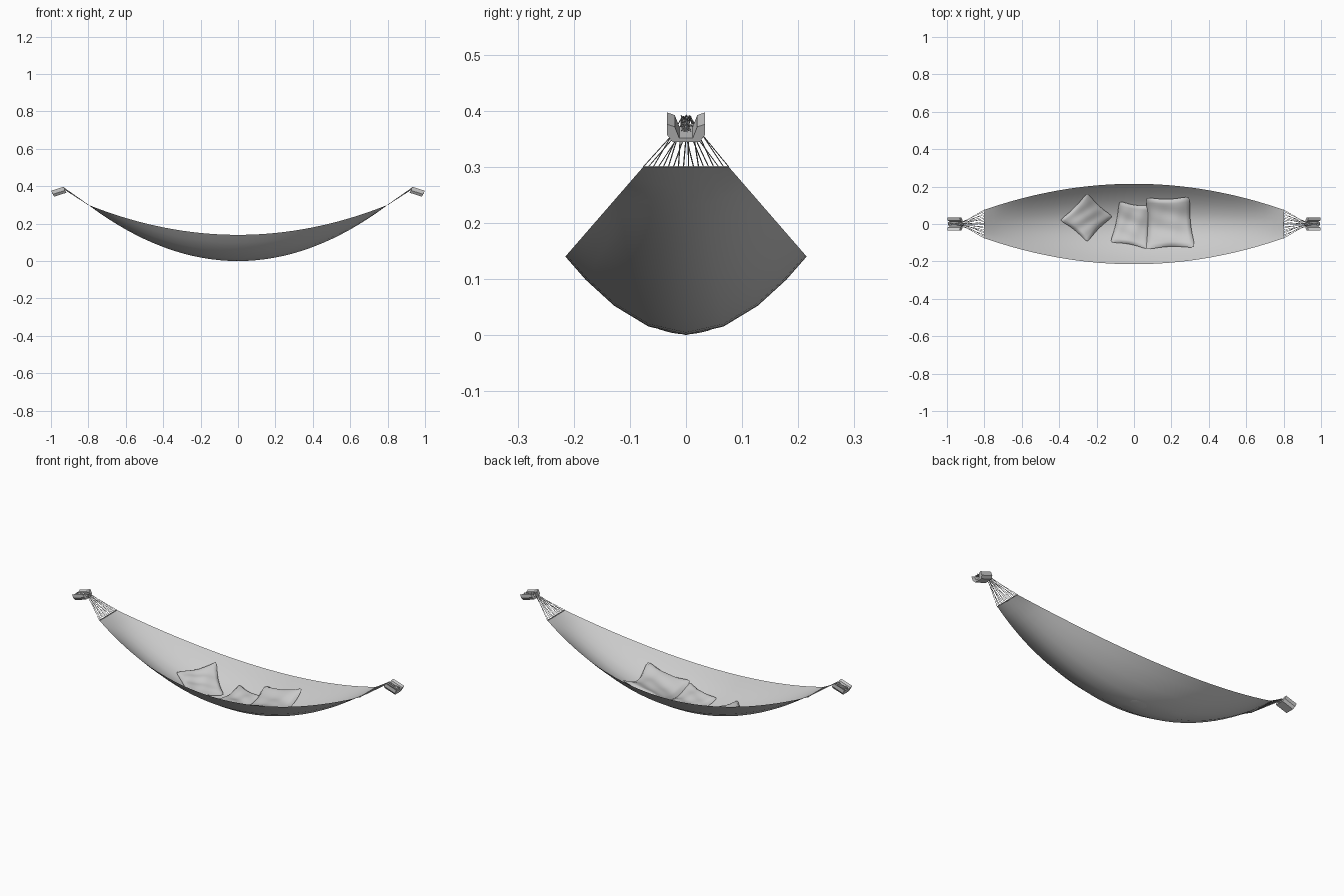
import bpy, bmesh, math
from mathutils import Vector

old = bpy.data.objects.get("Cube")
if old:
    bpy.data.objects.remove(old, do_unlink=True)


def material(name, value):
    mat = bpy.data.materials.new(name)
    mat.use_nodes = True
    col = (value, value, value, 1)
    mat.diffuse_color = col
    mat.node_tree.nodes["Principled BSDF"].inputs["Base Color"].default_value = col
    return mat


GREY = material("light grey", 0.6)
HALF_LEN, END_WIDTH, MID_WIDTH, SAG = 0.8, 0.076, 0.215, 0.14


def finish(name, bm, smooth=None):
    mesh = bpy.data.meshes.new(name)
    bm.to_mesh(mesh)
    bm.free()
    obj = bpy.data.objects.new(name, mesh)
    bpy.context.collection.objects.link(obj)
    mesh.materials.append(GREY)
    if smooth:
        bpy.ops.object.select_all(action="DESELECT")
        obj.select_set(True)
        bpy.context.view_layer.objects.active = obj
        bpy.ops.object.shade_smooth_by_angle(angle=math.radians(smooth))
    return obj


def half_width(x):
    return END_WIDTH + (MID_WIDTH - END_WIDTH) * (1 - (x / HALF_LEN) ** 2)


def sheet_height(x, y):
    t = (x / HALF_LEN) ** 2
    return 0.3 * t + SAG * (1 - t) * abs(y / half_width(x)) ** 1.9


# Hanging sheet: a grid bent into a sagging trough
bm = bmesh.new()
bmesh.ops.create_grid(bm, x_segments=32, y_segments=8, size=1)
for v in bm.verts:
    s = math.sin(v.co.y * 1.15) / math.sin(1.15)
    x = v.co.x * HALF_LEN
    y = s * half_width(x)
    v.co = (x, y, sheet_height(x, y))
finish("hammock_sheet", bm, 60)


# Cushions: two puffed grids welded along the seam, resting on the sheet
def cushion(name, corners, puff, lift, phase):
    c00, c10, c11, c01 = [Vector(c) for c in corners]
    bm = bmesh.new()
    n = 20
    for side in (1, -1):
        made = bmesh.ops.create_grid(bm, x_segments=n, y_segments=n, size=1)["verts"]
        for v in made:
            u, w = v.co.x, v.co.y
            # pinched sides and rounded corners
            pu = u * (1 - 0.1 * (1 - w * w) - 0.06 * w ** 8)
            pw = w * (1 - 0.1 * (1 - u * u) - 0.06 * u ** 8)
            a, b = (pu + 1) / 2, (pw + 1) / 2
            p = c00.lerp(c10, a).lerp(c01.lerp(c11, a), b)
            dome = max(0, (1 - u * u) * (1 - w * w)) ** 0.45
            crease = 0.13 * math.sin(4 * u + 3 * w + phase) * math.cos(5 * w - 2 * u + phase)
            z = sheet_height(p.x, p.y) + lift
            z += puff * dome * ((1 + crease) if side > 0 else -0.3)
            v.co = (p.x, p.y, z)
        if side < 0:
            faces = list({f for v in made for f in v.link_faces})
            bmesh.ops.reverse_faces(bm, faces=faces)
    bmesh.ops.remove_doubles(bm, verts=bm.verts, dist=0.0005)
    finish(name, bm, 70)


cushion("diamond_cushion",
        [(-0.25, -0.1), (-0.11, 0.04), (-0.25, 0.17), (-0.4, 0.02)], 0.035, 0.012, 0.5)
cushion("middle_cushion",
        [(-0.13, -0.1), (0.08, -0.14), (0.1, 0.1), (-0.08, 0.125)], 0.035, 0.012, 2.0)
cushion("large_cushion",
        [(0.06, -0.14), (0.33, -0.13), (0.3, 0.15), (0.06, 0.145)], 0.04, 0.022, 3.7)


# Cords fanning from each sheet end to a knot, then through the bracket
def cords(name, side, count=18):
    curve = bpy.data.curves.new(name, "CURVE")
    curve.dimensions = "3D"
    curve.bevel_depth = 0.0011
    curve.bevel_resolution = 0
    for i in range(count):
        k = 2 * i / (count - 1) - 1
        wobble = 0.009 * math.sin(i * 2.4)
        path = [(0.8, k * END_WIDTH, 0.3), (0.93, wobble, 0.388 + 0.004 * k),
                (0.995, -wobble, 0.368 + 0.006 * math.cos(i * 1.7))]
        spline = curve.splines.new("POLY")
        spline.points.add(len(path) - 1)
        for point, (x, y, z) in zip(spline.points, path):
            point.co = (side * x, y, z, 1)
    obj = bpy.data.objects.new(name, curve)
    bpy.context.collection.objects.link(obj)
    curve.materials.append(GREY)


# Brackets: a notched block profile, extruded along a downward tilt
half = [(0.0, 0.372), (0.012, 0.372), (0.02, 0.392), (0.034, 0.397),
        (0.034, 0.378), (0.024, 0.365)]
outline = half + [(-y, z) for y, z in reversed(half[1:])]


def bracket(name, side):
    bm = bmesh.new()
    verts = [bm.verts.new((side * (0.918 + (z - 0.365) * 0.45), y, z)) for y, z in outline]
    face = bm.faces.new(verts)
    made = bmesh.ops.extrude_face_region(bm, geom=[face])["geom"]
    moved = [g for g in made if isinstance(g, bmesh.types.BMVert)]
    bmesh.ops.translate(bm, verts=moved, vec=(side * 0.066, 0, -0.021))
    bmesh.ops.recalc_face_normals(bm, faces=bm.faces)
    finish(name, bm)


for label, side in (("left", 1), ("right", -1)):
    cords(label + "_cords", side)
    bracket(label + "_bracket", side)
    # Hem bar along the sheet end
    bm = bmesh.new()
    bmesh.ops.create_cube(bm, size=1)
    bmesh.ops.scale(bm, verts=bm.verts, vec=(0.004, 2 * END_WIDTH, 0.003))
    bmesh.ops.translate(bm, verts=bm.verts, vec=(side * HALF_LEN, 0, 0.3))
    finish(label + "_hem", bm)
